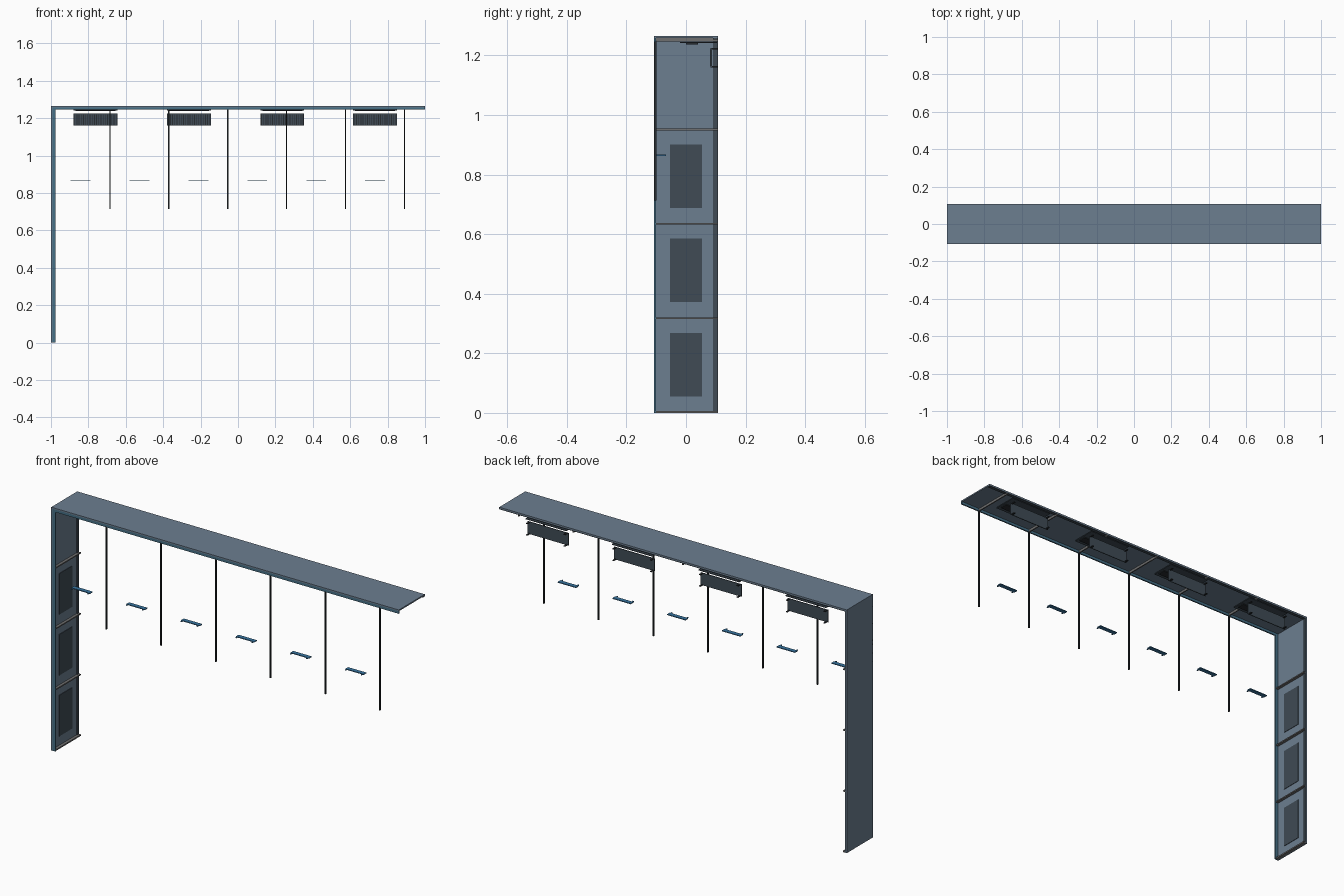
import bpy

if "Cube" in bpy.data.objects:
    bpy.data.objects.remove(bpy.data.objects["Cube"])

def mat(name, col):
    m = bpy.data.materials.new(name)
    m.diffuse_color = (*col, 1)
    m.use_nodes = True
    m.node_tree.nodes["Principled BSDF"].inputs["Base Color"].default_value = m.diffuse_color
    return m

SLATE = mat("slate", (0.15, 0.21, 0.28))
TRIM = mat("trim_blue", (0.06, 0.16, 0.24))
DARK = mat("dark_panel", (0.05, 0.07, 0.09))
BLACK = mat("black_metal", (0.02, 0.025, 0.03))
GREY = mat("rib_grey", (0.16, 0.16, 0.16))
BLUE = mat("handle_blue", (0.04, 0.18, 0.36))

def box(name, x, y, z, m):
    """Box from (min, max) ranges."""
    bpy.ops.mesh.primitive_cube_add(size=1, location=[(a + b) / 2 for a, b in (x, y, z)])
    o = bpy.context.object
    o.name = name
    o.scale = [b - a for a, b in (x, y, z)]
    bpy.ops.object.transform_apply(location=False, rotation=False, scale=True)
    o.data.materials.append(m)
    return o

W, H = 0.107, 1.265
STEP = 0.315

# Roof and end wall sheets
box("roof_sheet", (-1, 1), (-W, W), (H - 0.007, H), SLATE)
box("wall_sheet", (-1, -0.993), (-W, W), (0, H - 0.007), SLATE)

# Front lips and flat back rails
box("roof_front_lip", (-1, 1), (-W, -W + 0.007), (1.245, H - 0.007), TRIM)
box("wall_front_lip", (-0.993, -0.976), (-W, -W + 0.007), (0, 1.245), TRIM)
box("roof_back_rail", (-0.993, 1), (0.091, W), (H - 0.011, H - 0.007), DARK)
box("wall_back_rail", (-0.993, -0.989), (0.091, W), (0, H - 0.011), DARK)

# Wall ribs, base strip and inset panels
box("wall_base_strip", (-0.993, -0.978), (-0.1, W), (0, 0.007), GREY)
for i in range(3):
    zr = 0.318 + 0.3165 * i
    box(f"wall_rib_{i}", (-0.993, -0.979), (-0.1, W), (zr - 0.003, zr + 0.003), GREY)
    z0 = 0.055 + 0.3165 * i
    box(f"wall_panel_{i}", (-0.993, -0.9905), (-0.054, 0.053), (z0, z0 + 0.213), DARK)

# Ceiling ribs and hanging front posts
for i in range(7):
    x = -1 + STEP * i
    x0 = x if i == 0 else x - 0.003
    box(f"front_post_{i}", (x0, x0 + 0.006), (-W, -W + 0.008), (0.713, 1.25), BLACK)
    if i:
        box(f"ceiling_rib_{i}", (x0, x0 + 0.006), (-0.1, W), (1.246, H - 0.007), GREY)

# Floating handles between posts, with small end tabs
for i in range(6):
    x = -0.842 + STEP * i
    box(f"handle_{i}", (x - 0.053, x + 0.053), (-0.089, -0.067), (0.863, 0.867), BLUE)
    for s in (-1, 1):
        xt = x + s * 0.046
        box(f"handle_tab_{i}", (xt - 0.003, xt + 0.003), (-0.099, -0.089), (0.863, 0.867), BLUE)

# Hanging rear panels with slats, and flat ceiling units above them
for i, x in enumerate((-0.762, -0.262, 0.237, 0.733)):
    a, b = x - 0.117, x + 0.117
    box(f"rear_panel_{i}", (a, b), (0.083, 0.087), (1.16, 1.224), DARK)
    for j in range(20):
        xs = a + 0.006 + j * (b - a - 0.012) / 19
        box(f"rear_panel_slat_{i}", (xs - 0.002, xs + 0.002), (0.081, 0.083), (1.164, 1.22), BLACK)
    for s in (-1, 1):
        xt = x + s * 0.108
        for z in (1.162, 1.222):
            box(f"rear_panel_tab_{i}", (xt - 0.004, xt + 0.004), (0.087, W), (z - 0.002, z + 0.002), BLACK)
    box(f"ceiling_unit_{i}", (a, b), (-0.02, 0.104), (1.241, 1.245), DARK)
    box(f"ceiling_unit_strip_{i}", (a + 0.01, b - 0.01), (0.0, 0.04), (1.237, 1.241), BLACK)
